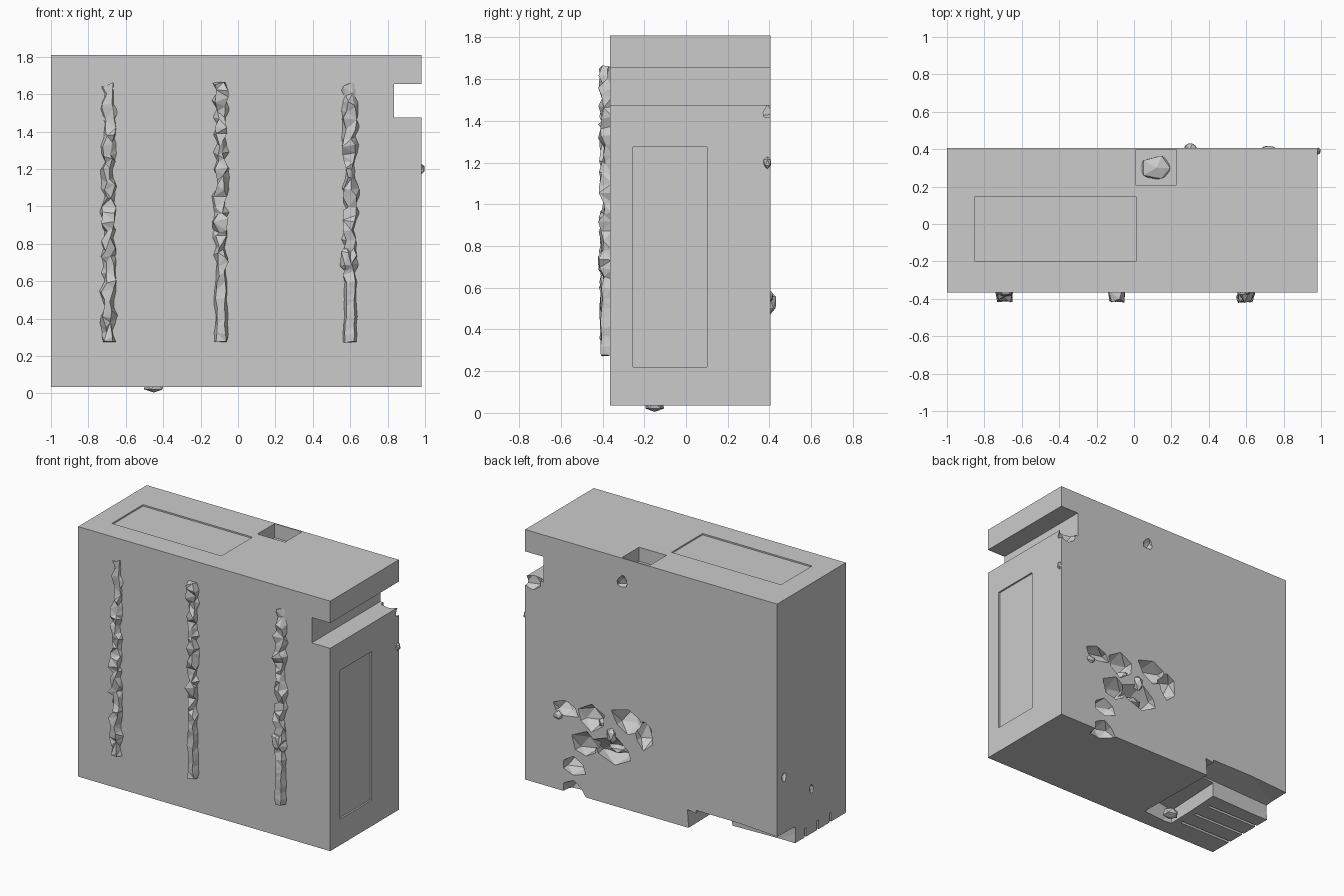
import bpy, bmesh, random
from mathutils import Vector

if "Cube" in bpy.data.objects:
    bpy.data.objects.remove(bpy.data.objects["Cube"])

random.seed(7)


def make(name, bm):
    bmesh.ops.recalc_face_normals(bm, faces=bm.faces)
    me = bpy.data.meshes.new(name)
    bm.to_mesh(me)
    bm.free()
    ob = bpy.data.objects.new(name, me)
    bpy.context.scene.collection.objects.link(ob)
    return ob


def box(name, lo, hi, jitter=0.0):
    bm = bmesh.new()
    bmesh.ops.create_cube(bm, size=1)
    for v in bm.verts:
        v.co = Vector([(a + b) / 2 + c * (b - a) + random.uniform(-jitter, jitter)
                       for a, b, c in zip(lo, hi, v.co)])
    if jitter:
        bmesh.ops.triangulate(bm, faces=bm.faces)
    return make(name, bm)


def chunk(name, pos, size, rough=0.3):
    """Jagged low-poly lump."""
    bm = bmesh.new()
    bmesh.ops.create_icosphere(bm, subdivisions=1, radius=1)
    for v in bm.verts:
        k = 1 + random.uniform(-rough, rough)
        v.co = Vector([p + c * s * k for p, c, s in zip(pos, v.co, size)])
    return make(name, bm)


def cut(target, cutter):
    m = target.modifiers.new("cut", 'BOOLEAN')
    m.operation, m.solver, m.object = 'DIFFERENCE', 'EXACT', cutter
    bpy.context.view_layer.update()
    ev = target.evaluated_get(bpy.context.evaluated_depsgraph_get())
    me = bpy.data.meshes.new_from_object(ev)
    target.modifiers.clear()
    target.data = me
    bpy.data.objects.remove(cutter)


# Main slab
body = box("body", (-1, -0.365, 0.035), (0.98, 0.405, 1.81))

# Clean cuts: side notch, shallow side and top panels, top pocket
for lo, hi in [
    ((0.835, -0.6, 1.475), (1.2, 0.6, 1.655)),
    ((0.968, -0.255, 0.22), (1.2, 0.10, 1.275)),
    ((-0.85, -0.20, 1.80), (0.01, 0.148, 2.0)),
    ((0.01, 0.205, 1.71), (0.225, 0.397, 2.0)),
]:
    cut(body, box("cutter", lo, hi))

# Broken underside: step along the back and channel around the remaining foot
cut(body, box("cutter", (-1.1, 0.22, -0.2), (-0.36, 0.55, 0.17), 0.025))
cut(body, box("cutter", (-0.52, -0.24, -0.2), (-0.31, 0.5, 0.15), 0.025))
for y in (-0.20, -0.06, 0.08):
    cut(body, box("cutter", (-1.1, y, -0.1), (-0.58, y + 0.02, 0.10)))

# Broken ring of holes on the back, plus small chips
for pos, size in [
    ((0.67, 0.41, 0.62), (0.10, 0.09, 0.06)),
    ((0.46, 0.41, 0.61), (0.13, 0.13, 0.10)),
    ((0.17, 0.41, 0.66), (0.12, 0.13, 0.09)),
    ((0.05, 0.41, 0.60), (0.07, 0.10, 0.11)),
    ((0.27, 0.41, 0.42), (0.17, 0.14, 0.09)),
    ((0.50, 0.41, 0.40), (0.10, 0.11, 0.09)),
    ((0.60, 0.41, 0.23), (0.12, 0.12, 0.08)),
    ((0.60, 0.41, 0.06), (0.10, 0.14, 0.09)),
    ((0.92, 0.42, 1.46), (0.08, 0.07, 0.07)),
    ((0.22, 0.42, 1.64), (0.04, 0.06, 0.05)),
    ((-1.0, 0.02, 0.35), (0.03, 0.03, 0.04)),
    ((-1.0, 0.33, 0.55), (0.03, 0.03, 0.04)),
]:
    cut(body, chunk("cutter", pos, size))


# Ragged vertical ridges on the front
def ridge(name, x, top, shallow_above, smooth_below):
    bm = bmesh.new()
    rings, n, low = [], 30, 0.275
    for i in range(n + 1):
        z = low + (top - low) * i / n
        j = 0.006 if z < smooth_below else 0.018
        d = 0.012 if z > shallow_above else 0.04
        h = min(j, d * 0.5)
        r = lambda a: random.uniform(-a, a)
        rings.append([bm.verts.new(p) for p in (
            (x - 0.036 + r(j), -0.355, z),
            (x - 0.025 + r(j), -0.365 - d + r(h), z + r(j)),
            (x + 0.022 + r(j), -0.365 - d + r(h), z + r(j)),
            (x + 0.036 + r(j), -0.355, z))])
    for a, b in zip(rings, rings[1:]):
        for k in range(4):
            bm.faces.new((a[k], a[(k + 1) % 4], b[(k + 1) % 4], b[k]))
    bm.faces.new(rings[0])
    bm.faces.new(rings[-1])
    bmesh.ops.triangulate(bm, faces=bm.faces)
    make(name, bm)


ridge("ridge_left", -0.69, 1.65, 1.38, 0.3)
ridge("ridge_middle", -0.09, 1.66, 2, 0.6)
ridge("ridge_right", 0.60, 1.65, 1.58, 0.62)

# Small burrs standing off the faces, and rubble inside the breaks
for name, pos, size in [
    ("bottom_burr", (-0.45, -0.15, 0.04), (0.06, 0.05, 0.04)),
    ("back_burr", (0.30, 0.40, 0.53), (0.04, 0.035, 0.06)),
    ("back_burr_small", (0.72, 0.40, 0.56), (0.04, 0.02, 0.03)),
    ("side_burr", (0.98, 0.39, 1.20), (0.02, 0.02, 0.03)),
    ("ridge_burr", (0.58, -0.39, 0.72), (0.035, 0.04, 0.08)),
    ("pocket_rubble", (0.12, 0.30, 1.71), (0.09, 0.07, 0.03)),
    ("hole_rubble", (0.38, 0.34, 0.56), (0.07, 0.05, 0.05)),
    ("hole_rubble_low", (0.30, 0.33, 0.41), (0.08, 0.05, 0.03)),
]:
    chunk(name, pos, size, 0.12)
